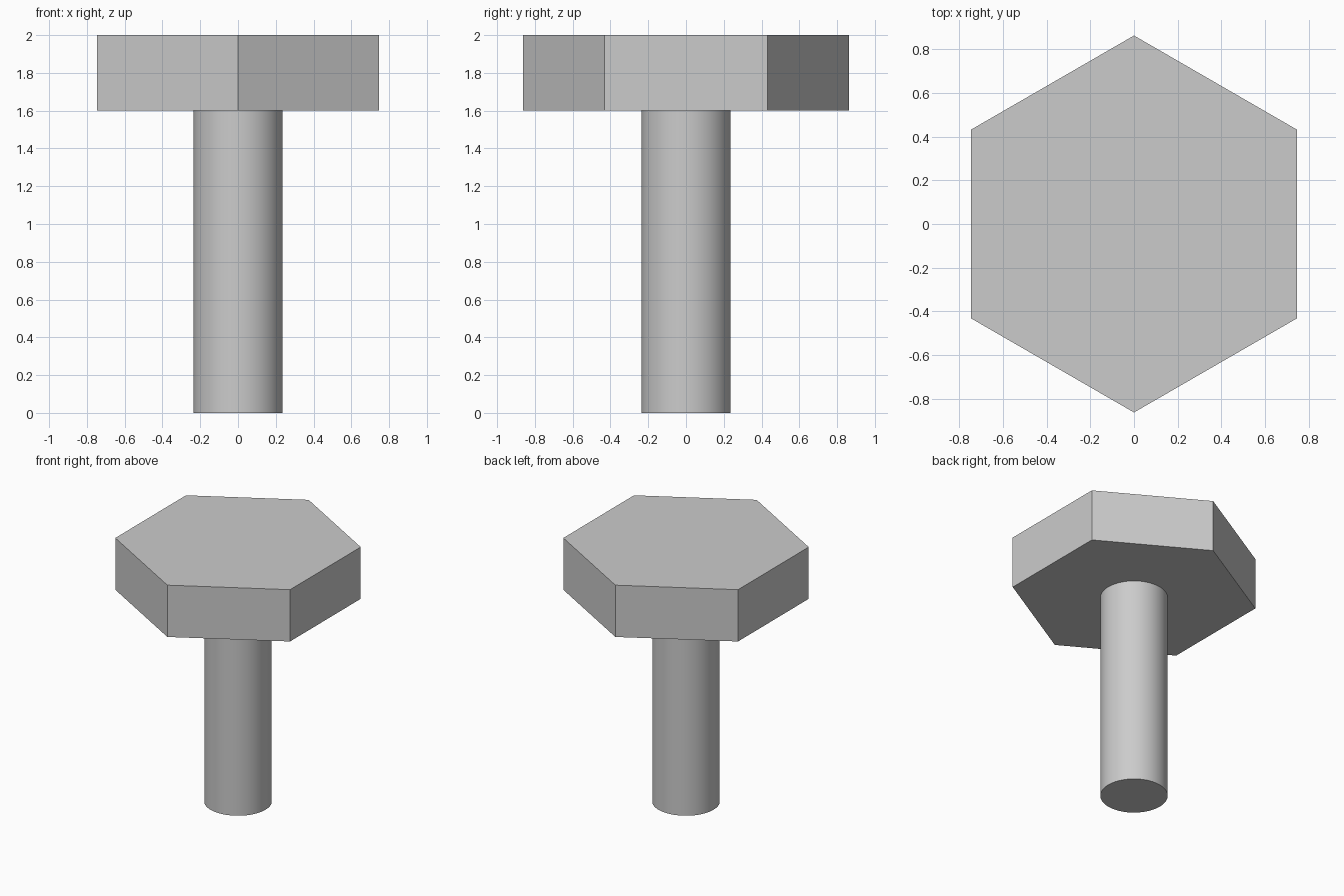
import bpy
import math

cube = bpy.data.objects.get("Cube")
if cube:
    bpy.data.objects.remove(cube, do_unlink=True)

# Plain grey metal
steel = bpy.data.materials.new("grey_steel")
steel.use_nodes = True
colour = (0.6, 0.6, 0.6, 1.0)
steel.diffuse_color = colour
steel.node_tree.nodes["Principled BSDF"].inputs["Base Color"].default_value = colour


def prism(name, sides, radius, bottom, top):
    """Upright prism with a corner pointing along y."""
    bpy.ops.mesh.primitive_cylinder_add(
        vertices=sides, radius=radius, depth=top - bottom,
        location=(0, 0, (bottom + top) / 2))
    obj = bpy.context.object
    obj.name = obj.data.name = name
    obj.data.materials.append(steel)
    return obj


# Hexagonal head, flat faced
prism("hex_head", 6, 0.862, 1.6, 2.0)

# Round shaft, smooth sides with a sharp bottom rim
prism("shaft", 64, 0.236, 0.0, 1.6)
bpy.ops.object.shade_smooth_by_angle(angle=math.radians(30))
